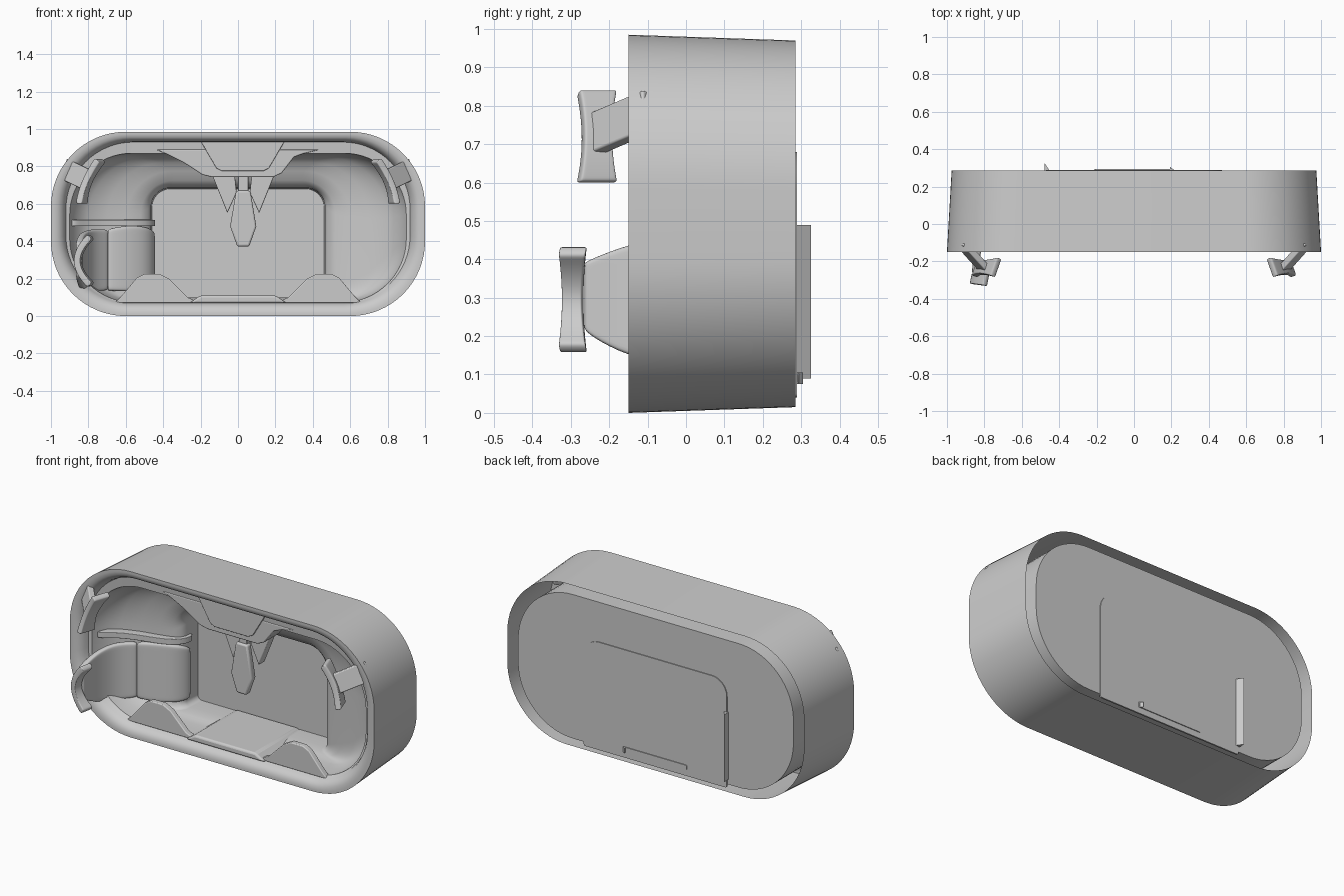
import bpy, bmesh
from math import cos, sin, pi, radians
from mathutils import Vector

if "Cube" in bpy.data.objects:
    bpy.data.objects.remove(bpy.data.objects["Cube"])


def finish(name, verts, faces, angle=35, bevel=0):
    me = bpy.data.meshes.new(name)
    bm = bmesh.new()
    vs = [bm.verts.new(v) for v in verts]
    for f in faces:
        bm.faces.new([vs[i] for i in f])
    bmesh.ops.recalc_face_normals(bm, faces=bm.faces)
    bm.to_mesh(me)
    bm.free()
    ob = bpy.data.objects.new(name, me)
    bpy.context.collection.objects.link(ob)
    if bevel:
        m = ob.modifiers.new("bevel", 'BEVEL')
        m.width, m.segments, m.limit_method = bevel, 3, 'ANGLE'
    bpy.ops.object.select_all(action='DESELECT')
    ob.select_set(True)
    bpy.context.view_layer.objects.active = ob
    bpy.ops.object.shade_smooth_by_angle(angle=radians(angle))
    return ob


def rrect(xh, z0, z1, rt, rb, n=16):
    """Rounded rectangle in x-z with separate top and bottom radii."""
    pts = []
    for sx, top, a0 in ((1, 1, 0), (-1, 1, 90), (-1, 0, 180), (1, 0, 270)):
        r = rt if top else rb
        cx, cz = sx * (xh - r), (z1 - r if top else z0 + r)
        for i in range(n + 1):
            a = radians(a0) + i / n * pi / 2
            pts.append((cx + r * cos(a), cz + r * sin(a)))
    return pts


def loft(name, rings, cap_end=False, angle=35):
    """Join (x-z outline, y) rings of equal count."""
    n = len(rings[0][0])
    verts = [(x, y, z) for pts, y in rings for x, z in pts]
    faces = [(k * n + i, k * n + (i + 1) % n, (k + 1) * n + (i + 1) % n, (k + 1) * n + i)
             for k in range(len(rings) - 1) for i in range(n)]
    if cap_end:
        faces.append([(len(rings) - 1) * n + i for i in range(n)])
    return finish(name, verts, faces, angle)


def plate(name, pts, y0, y1, bevel=0):
    """Extrude an x-z outline along y."""
    n = len(pts)
    verts = [(x, y, z) for y in (y0, y1) for x, z in pts]
    faces = [list(range(n)), list(range(n, 2 * n))]
    faces += [(i, (i + 1) % n, n + (i + 1) % n, n + i) for i in range(n)]
    return finish(name, verts, faces, 30, bevel)


def cushion(name, rows, thick):
    """Padded sheet from rows of points."""
    m = len(rows[0])
    verts = [p for r in rows for p in r]
    faces = [(i * m + j, i * m + j + 1, (i + 1) * m + j + 1, (i + 1) * m + j)
             for i in range(len(rows) - 1) for j in range(m - 1)]
    ob = finish(name, verts, faces, 60)
    s = ob.modifiers.new("thickness", 'SOLIDIFY')
    s.thickness, s.offset = thick, 0
    s = ob.modifiers.new("smooth", 'SUBSURF')
    s.levels = s.render_levels = 2
    return ob


def upright_cushion(name, path, thick):
    """path rows: x, y, bottom z, top z."""
    ts = (0, .06, .35, .65, .94, 1)
    return cushion(name, [[(x, y, a + (b - a) * t) for t in ts] for x, y, a, b in path], thick)


def pillow(name, side, x_end0, x_end1, bulge, yc, z0, z1, w_end, w_mid, tilt, thick):
    """Curved headrest, wider at both ends."""
    rows = []
    for t in (0, .05, .2, .4, .6, .8, .95, 1):
        k = (2 * t - 1) ** 2
        x = x_end0 + (x_end1 - x_end0) * t + bulge * (1 - k)
        w = w_mid + (w_end - w_mid) * k
        rows.append([(side * (x + tilt * w * u), yc + w * u, z0 + (z1 - z0) * t)
                     for u in (-1, -.85, 0, .85, 1)])
    return cushion(name, rows, thick)


def beam(name, a, b, w, thick):
    a, b, w = Vector(a), Vector(b), Vector(w) / 2
    t = (b - a).cross(w).normalized() * thick / 2
    verts = [p + q for p in (a, b) for q in (w + t, w - t, -w - t, -w + t)]
    faces = [(0, 1, 2, 3), (4, 5, 6, 7)] + [(i, (i + 1) % 4, 4 + (i + 1) % 4, 4 + i) for i in range(4)]
    return finish(name, verts, faces, 30, .006)


# outer cabinet, rolled rim and moulded bench liner as one continuous skin
sections = [
    (.975, .015, .97, .39, .39, .285), (1, 0, .985, .40, .40, -.15),
    (.985, .013, .972, .392, .392, -.15), (.965, .032, .956, .382, .382, -.147),
    (.945, .05, .943, .372, .372, -.135), (.929, .063, .934, .364, .364, -.115),
    (.92, .07, .93, .36, .36, -.09), (.90, .074, .87, .33, .34, -.085),
    (.865, .077, .866, .33, .30, 0), (.80, .08, .85, .33, .25, .05),
    (.70, .085, .82, .30, .15, .085), (.60, .09, .775, .25, .10, .105),
    (.52, .094, .725, .18, .06, .125), (.48, .097, .695, .12, .04, .15),
    (.465, .10, .685, .10, .03, .18), (.46, .10, .68, .10, .03, .282)]
loft("tub_shell", [(rrect(*s[:5]), s[5]) for s in sections])

# inner tub back, set inside the cabinet with a gap all round
back = rrect(.905, .06, .915, .36, .36)
loft("tub_back", [(back, -.04), (back, .284)], cap_end=True)
plate("floor_panel", rrect(.47, .04, .68, .10, .01), .28, .289)
plate("floor_ledge", rrect(.21, .075, .105, .01, .01, 4), .28, .294)

# small wedges on the back
for nm, x, z0, z1, depth in (("tall_fin", -.47, .09, .49, .325), ("short_fin", .20, .075, .105, .305)):
    v = [(x + dx, y, z) for z in (z0, z1) for dx, y in ((-.008, .284), (.02, .284), (-.008, depth))]
    finish(nm, v, [(0, 1, 2), (3, 4, 5), (0, 1, 4, 3), (1, 2, 5, 4), (2, 0, 3, 5)], 30)

# upper deck with raised control panel
plate("upper_deck", [(-.44, .89), (-.38, .865), (-.29, .82), (-.19, .755), (-.14, .743), (.19, .743),
                     (.235, .765), (.30, .85), (.35, .868), (.44, .89)], -.09, .05, .006)
plate("control_panel", [(-.2, .935), (-.115, .79), (-.085, .775), (.135, .775), (.165, .79), (.25, .935)],
      -.1, -.08, .004)

# lower deck pads and middle step
for s, nm in ((-1, "left"), (1, "right")):
    plate(nm + "_deck_pad", [(s * x, z) for x, z in ((.66, .07), (.62, .11), (.54, .205), (.50, .225), (.42, .225),
                                                     (.37, .20), (.27, .10), (.20, .07))], -.105, -.07, .005)
plate("middle_step", [(-.26, .07), (-.2, .11), (.2, .11), (.26, .07)], -.125, .28, .012)

# hanging centre pad with its post and side wings
cx = .028
plate("centre_pad", [(cx + x, z) for x, z in ((-.038, .67), (.038, .67), (.07, .48), (.032, .372),
                                              (-.032, .372), (-.07, .48))], -.01, .03, .01)
plate("centre_pad_post", [(cx - .027, .65), (cx + .027, .65), (cx + .027, .77), (cx - .027, .77)], .005, .04, .004)
for s, nm in ((-1, "left"), (1, "right")):
    plate(nm + "_wing", [(cx + s * x, z) for x, z in ((.165, .75), (.045, .75), (.035, .66), (.085, .55))],
          .03, .09, .006)

# lounge seat and backrest at lower left, with armrest ridge above
upright_cushion("lounge_backrest", [(-.85, -.265, .22, .39), (-.848, -.25, .20, .40), (-.84, -.15, .145, .44),
                                    (-.80, -.03, .125, .465), (-.72, .04, .135, .465), (-.70, .055, .14, .46)], .035)
upright_cushion("lounge_seat", [(-.695, .06, .135, .46), (-.68, .055, .135, .47), (-.59, .075, .13, .485),
                                (-.50, .115, .135, .48), (-.465, .165, .14, .46), (-.46, .20, .15, .44)], .04)
upright_cushion("armrest_ridge", [(-.90, -.05, .48, .515), (-.82, .02, .48, .515), (-.70, .065, .48, .515),
                                  (-.58, .09, .48, .515), (-.48, .13, .48, .515), (-.455, .22, .48, .515)], .05)

# headrests and their brackets
for s, nm in ((-1, "left"), (1, "right")):
    pillow(nm + "_headrest", s, .835, .735, .022, -.232, .60, .835, .05, .036, -.35, .035)
    beam(nm + "_headrest_bracket", (s * .925, -.10, .785), (s * .80, -.24, .725), (-s * .04, 0, .105), .035)
pillow("lounge_headrest", -1, .785, .785, .075, -.295, .165, .425, .036, .026, -.2, .035)
